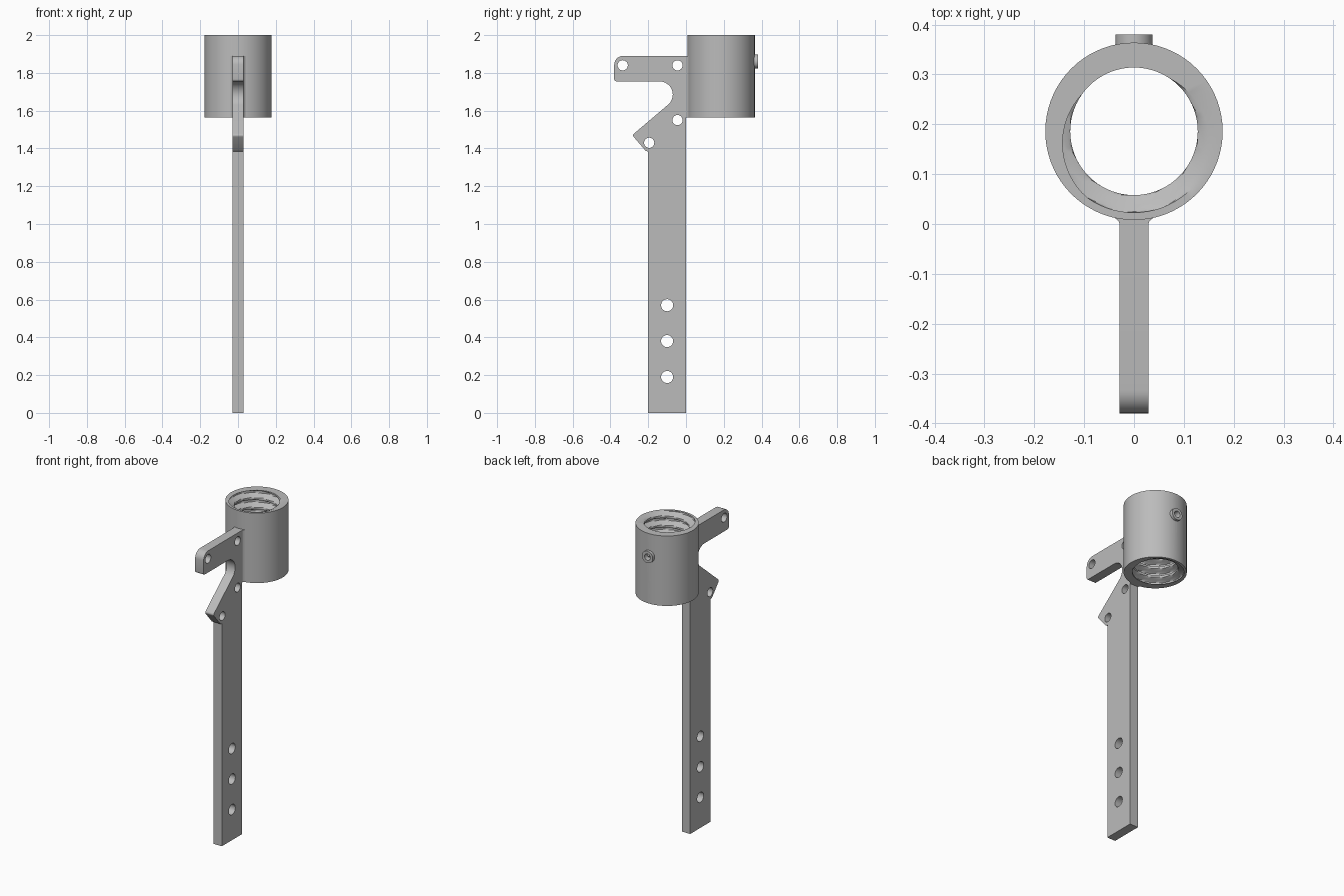
import bpy, bmesh
from math import sin, cos, pi, radians

cube = bpy.data.objects.get("Cube")
if cube:
    bpy.data.objects.remove(cube, do_unlink=True)

grey = bpy.data.materials.new("plain grey")
grey.use_nodes = True
COLOUR = (0.5, 0.5, 0.5, 1)
grey.diffuse_color = COLOUR
grey.node_tree.nodes["Principled BSDF"].inputs["Base Color"].default_value = COLOUR

CENTRE_Y, OUTER = 0.186, 0.178
TOP, BOTTOM = 2.0, 1.565
HALF = 0.029
PITCH = 0.058


def finish(bm, name):
    bmesh.ops.recalc_face_normals(bm, faces=bm.faces)
    mesh = bpy.data.meshes.new(name)
    bm.to_mesh(mesh)
    bm.free()
    mesh.materials.append(grey)
    obj = bpy.data.objects.new(name, mesh)
    bpy.context.collection.objects.link(obj)
    return obj


def activate(obj):
    bpy.ops.object.select_all(action='DESELECT')
    obj.select_set(True)
    bpy.context.view_layer.objects.active = obj


def smooth(obj, angle=35):
    activate(obj)
    bpy.ops.object.shade_smooth_by_angle(angle=radians(angle))


def cylinder(name, radius, depth, location, rotation, sides=32):
    bpy.ops.mesh.primitive_cylinder_add(vertices=sides, radius=radius, depth=depth,
                                        location=location, rotation=rotation)
    obj = bpy.context.object
    obj.name = name
    obj.data.materials.append(grey)
    return obj


def drill(obj, radius, depth, location, rotation):
    cutter = cylinder("drill_cutter", radius, depth, location, rotation)
    cutter.hide_render = True
    activate(obj)
    mod = obj.modifiers.new("hole", 'BOOLEAN')
    mod.operation = 'DIFFERENCE'
    mod.solver = 'EXACT'
    mod.object = cutter
    bpy.ops.object.modifier_apply(modifier=mod.name)
    bpy.data.objects.remove(cutter, do_unlink=True)


def prism(name, points, place, offset):
    """Extrude a flat outline along an offset vector."""
    bm = bmesh.new()
    face = bm.faces.new([bm.verts.new(place(a, b)) for a, b in points])
    moved = bmesh.ops.extrude_face_region(bm, geom=[face])["geom"]
    verts = [g for g in moved if isinstance(g, bmesh.types.BMVert)]
    bmesh.ops.translate(bm, verts=verts, vec=offset)
    return finish(bm, name)


def arc(a, b, radius, start, end, steps):
    angles = [radians(start + (end - start) * i / steps) for i in range(steps + 1)]
    return [(a + radius * cos(t), b + radius * sin(t)) for t in angles]


# Flat handle with upper arm, curved throat and lower hook
outline = [(-0.2, 0), (0, 0), (0, 1.89)]
outline += arc(-0.333, 1.843, 0.047, 90, 180, 8)
outline += arc(-0.368, 1.767, 0.012, 180, 270, 4)
outline += arc(-0.14, 1.685, 0.07, 90, -53, 16)
outline += arc(-0.268, 1.469, 0.012, 127, 220, 5)
outline += arc(-0.204, 1.402, 0.017, 220, 270, 4)
outline += [(-0.2, 1.385)]
handle = prism("handle_plate", outline, lambda y, z: (-HALF, y, z), (2 * HALF, 0, 0))
for y, z, r in [(-0.335, 1.84, 0.027), (-0.045, 1.84, 0.027), (-0.045, 1.55, 0.027),
                (-0.195, 1.43, 0.027), (-0.1, 0.57, 0.032), (-0.1, 0.38, 0.032),
                (-0.1, 0.19, 0.032)]:
    drill(handle, r, 0.2, (0, y, z), (0, pi / 2, 0))
smooth(handle)

# Flared web joining the handle to the collar
side = [(HALF, 0), (0.03, 0.004), (0.033, 0.008), (0.039, 0.0125), (0.036, 0.018)]
web = prism("joining_web", side + [(-x, y) for x, y in reversed(side)],
            lambda x, y: (x, y, BOTTOM), (0, 0, 1.89 - BOTTOM))
smooth(web)


# Threaded collar: outer wall, flat rims and a helical bore
def bore_radius(angle, z):
    phase = angle + radians(80) - 2 * pi * (z - TOP) / PITCH
    return 0.1455 + 0.0175 * max(-1, min(1, 1.4 * cos(phase)))


SIDES, ROWS = 72, 90
bm = bmesh.new()
rings = []


def ring(z, radius):
    verts = []
    for i in range(SIDES):
        t = 2 * pi * i / SIDES
        r = radius(t, z)
        verts.append(bm.verts.new((r * cos(t), CENTRE_Y + r * sin(t), z)))
    rings.append(verts)


ring(BOTTOM, lambda t, z: OUTER)
ring(TOP, lambda t, z: OUTER)
for row in range(ROWS + 1):
    ring(TOP - (TOP - BOTTOM) * row / ROWS, bore_radius)
for lower, upper in zip(rings, rings[1:] + rings[:1]):
    for i in range(SIDES):
        j = (i + 1) % SIDES
        bm.faces.new((lower[i], lower[j], upper[j], upper[i]))
collar = finish(bm, "threaded_collar")

# Set screw boss on the back, drilled through the wall
BOSS_Z = 1.86
boss = cylinder("screw_boss", 0.037, 0.028, (0, 0.366, BOSS_Z), (pi / 2, 0, 0))
for part in (boss, collar):
    drill(part, 0.02, 0.12, (0, 0.36, BOSS_Z), (pi / 2, 0, 0))
    smooth(part)
